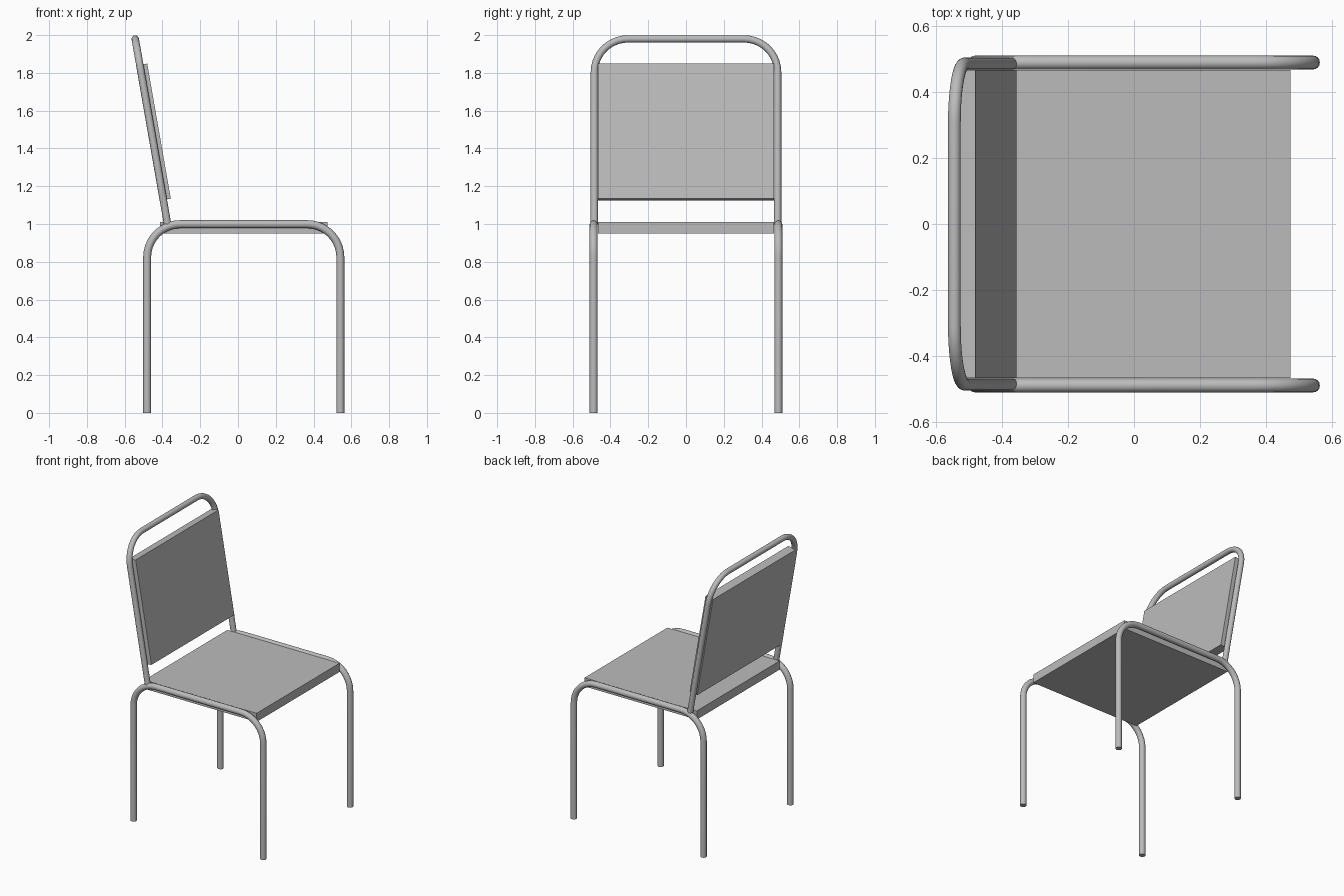
import bpy
import math
from mathutils import Vector, Matrix

if "Cube" in bpy.data.objects:
    bpy.data.objects.remove(bpy.data.objects["Cube"])

grey = bpy.data.materials.new("grey")
grey.diffuse_color = (0.5, 0.5, 0.5, 1)
grey.use_nodes = True
grey.node_tree.nodes["Principled BSDF"].inputs["Base Color"].default_value = grey.diffuse_color


def rounded(corners, radius, steps=10):
    """Path through the points with the inner corners rounded by arcs."""
    pts = [Vector(c) for c in corners]
    path = [pts[0]]
    for a, b, c in zip(pts, pts[1:], pts[2:]):
        u, v = (a - b).normalized(), (c - b).normalized()
        centre = b + (u + v) * radius  # all bends are right angles
        for i in range(steps + 1):
            t = math.pi / 2 * i / steps
            path.append(centre - v * radius * math.cos(t) - u * radius * math.sin(t))
    return path + [pts[-1]]


def tube(name, path, radius):
    """Capped round tube along a path."""
    cu = bpy.data.curves.new(name, "CURVE")
    cu.dimensions = "3D"
    cu.bevel_depth = radius
    cu.bevel_resolution = 6
    cu.use_fill_caps = True
    sp = cu.splines.new("POLY")
    sp.points.add(len(path) - 1)
    for p, co in zip(sp.points, path):
        p.co = (*co, 1)
    ob = bpy.data.objects.new(name, cu)
    bpy.context.collection.objects.link(ob)
    bpy.ops.object.select_all(action="DESELECT")
    ob.select_set(True)
    bpy.context.view_layer.objects.active = ob
    bpy.ops.object.convert(target="MESH")
    ob = bpy.context.object
    ob.data.materials.clear()
    ob.data.materials.append(grey)
    bpy.ops.object.shade_smooth_by_angle(angle=math.radians(40))


def board(name, size, matrix):
    """Flat box."""
    bpy.ops.mesh.primitive_cube_add(size=1)
    ob = bpy.context.object
    ob.name = name
    ob.data.transform(matrix @ Matrix.Diagonal((*size, 1)))
    ob.data.materials.append(grey)


# side frames: two legs and a seat rail bent from one tube
for side, y in (("right", -0.489), ("left", 0.489)):
    tube(side + "_leg_frame",
         rounded([(-0.481, y, 0), (-0.481, y, 0.999),
                  (0.542, y, 0.999), (0.542, y, 0)], 0.175), 0.021)

# leaning back hoop
foot, top, w = Vector((-0.373, 0, 1.0)), Vector((-0.544, 0, 1.98)), Vector((0, 0.485, 0))
tube("back_hoop", rounded([foot - w, top - w, top + w, foot + w], 0.178), 0.0195)

# seat board
board("seat", (0.886, 0.934, 0.062), Matrix.Translation((0.031, 0, 0.98)))

# back board, leaning with the hoop and standing slightly proud of it
tilt = math.atan2(foot.x - top.x, top.z - foot.z)
place = Matrix.Translation(foot) @ Matrix.Rotation(-tilt, 4, "Y")
board("back_board", (0.06, 0.934, 0.726), place @ Matrix.Translation((0.01, 0, 0.492)))
